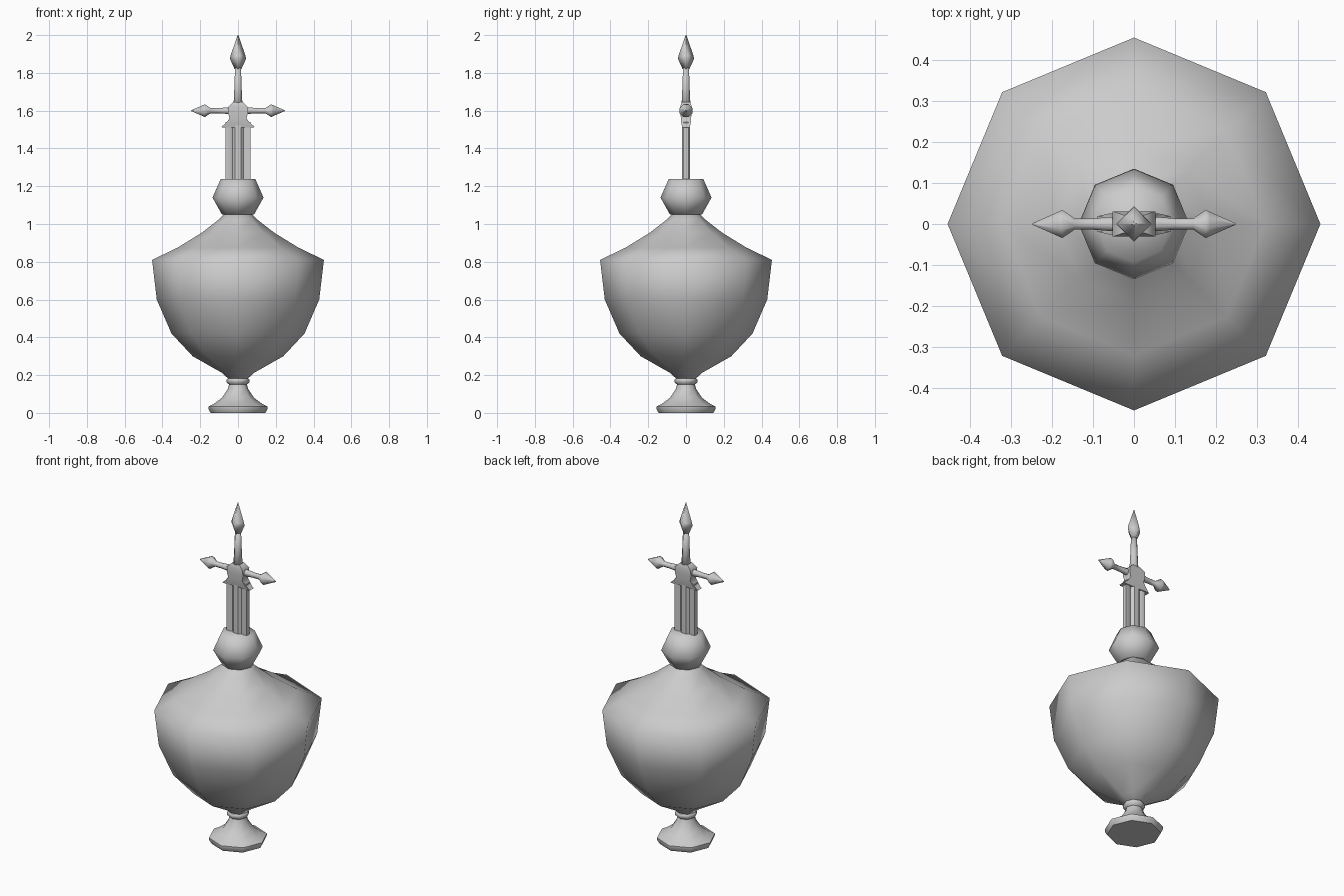
import bpy, bmesh, math
from mathutils import Matrix

if "Cube" in bpy.data.objects:
    bpy.data.objects.remove(bpy.data.objects["Cube"])

stone = bpy.data.materials.new("grey_stone")
stone.diffuse_color = (0.6, 0.6, 0.6, 1)
stone.use_nodes = True
stone.node_tree.nodes["Principled BSDF"].inputs["Base Color"].default_value = stone.diffuse_color


def finish(name, bm, angle=180):
    bmesh.ops.recalc_face_normals(bm, faces=bm.faces)
    me = bpy.data.meshes.new(name)
    bm.to_mesh(me)
    bm.free()
    ob = bpy.data.objects.new(name, me)
    bpy.context.collection.objects.link(ob)
    me.materials.append(stone)
    bpy.ops.object.select_all(action='DESELECT')
    ob.select_set(True)
    bpy.context.view_layer.objects.active = ob
    bpy.ops.object.shade_smooth_by_angle(angle=math.radians(angle))
    return ob


def loft(name, rings, angle=180, matrix=None):
    """Skin equal-length closed rings of 3D points and cap both ends."""
    bm = bmesh.new()
    loops = [[bm.verts.new(p) for p in ring] for ring in rings]
    n = len(loops[0])
    for a, b in zip(loops, loops[1:]):
        for i in range(n):
            j = (i + 1) % n
            bm.faces.new((a[i], a[j], b[j], b[i]))
    bm.faces.new(loops[0])
    bm.faces.new(loops[-1])
    if matrix:
        bm.transform(matrix)
    return finish(name, bm, angle)


def turned(name, profile, sides=8, phase=0.0, angle=180, matrix=None):
    """Turn a (radius, height) profile about the z axis."""
    turn = [phase + math.tau * i / sides for i in range(sides)]
    rings = [[(r * math.cos(t), r * math.sin(t), z) for t in turn] for r, z in profile]
    return loft(name, rings, angle, matrix)


# Flared foot with a collar
turned("foot", [(0.145, 0.0), (0.157, 0.022), (0.157, 0.034), (0.125, 0.05),
                (0.085, 0.08), (0.055, 0.125), (0.047, 0.15), (0.06, 0.162),
                (0.06, 0.176), (0.048, 0.19)], angle=60)

# Bowl and sloping shoulder
turned("urn_body", [(0.05, 0.18), (0.085, 0.212), (0.24, 0.30), (0.352, 0.42), (0.43, 0.60),
                    (0.455, 0.81), (0.32, 0.875), (0.19, 0.955), (0.10, 1.025),
                    (0.065, 1.06)])

# Knob on the neck
turned("neck_knob", [(0.085, 1.05), (0.135, 1.14), (0.092, 1.237)], angle=75)

# Fluted blade
half = [(0.066, 0.014), (0.042, 0.014), (0.030, 0.008), (0.015, 0.022)]
section = half + [(-x, y) for x, y in reversed(half)]
section += [(-x, -y) for x, y in section]
loft("blade", [[(x, y, z) for x, y in section] for z in (1.22, 1.54)], 40)

# Guard collar flaring over the blade: (half width, half depth, height)
collar = [(0.085, 0.02, 1.512), (0.062, 0.025, 1.535), (0.045, 0.027, 1.56),
          (0.052, 0.029, 1.585), (0.052, 0.031, 1.62), (0.026, 0.022, 1.645)]
loft("guard_collar", [[(w, d, z), (-w, d, z), (-w, -d, z), (w, -d, z)]
                      for w, d, z in collar], 50)

# Pointed claws beneath the guard
for side in (-1, 1):
    claw = [(0.055, 1.545), (0.07, 1.53), (0.09, 1.512), (0.06, 1.518)]
    loft("guard_claw", [[(side * x, y, z) for x, z in claw] for y in (-0.018, 0.018)], 40)

# Side arms with arrow ends
for side in (-1, 1):
    place = Matrix.Translation((0, 0, 1.60)) @ Matrix.Rotation(side * math.pi / 2, 4, 'Y')
    turned("guard_arm", [(0.021, 0.03), (0.015, 0.10), (0.015, 0.145), (0.037, 0.175),
                         (0.032, 0.185), (0.002, 0.248)], 8, math.pi / 8, 60, place)

# Upright grip with a spear point
turned("grip", [(0.027, 1.60), (0.021, 1.72), (0.017, 1.825)], 8, math.pi / 8)
turned("spear_point", [(0.018, 1.82), (0.043, 1.875), (0.040, 1.89), (0.002, 2.0)], 4)
